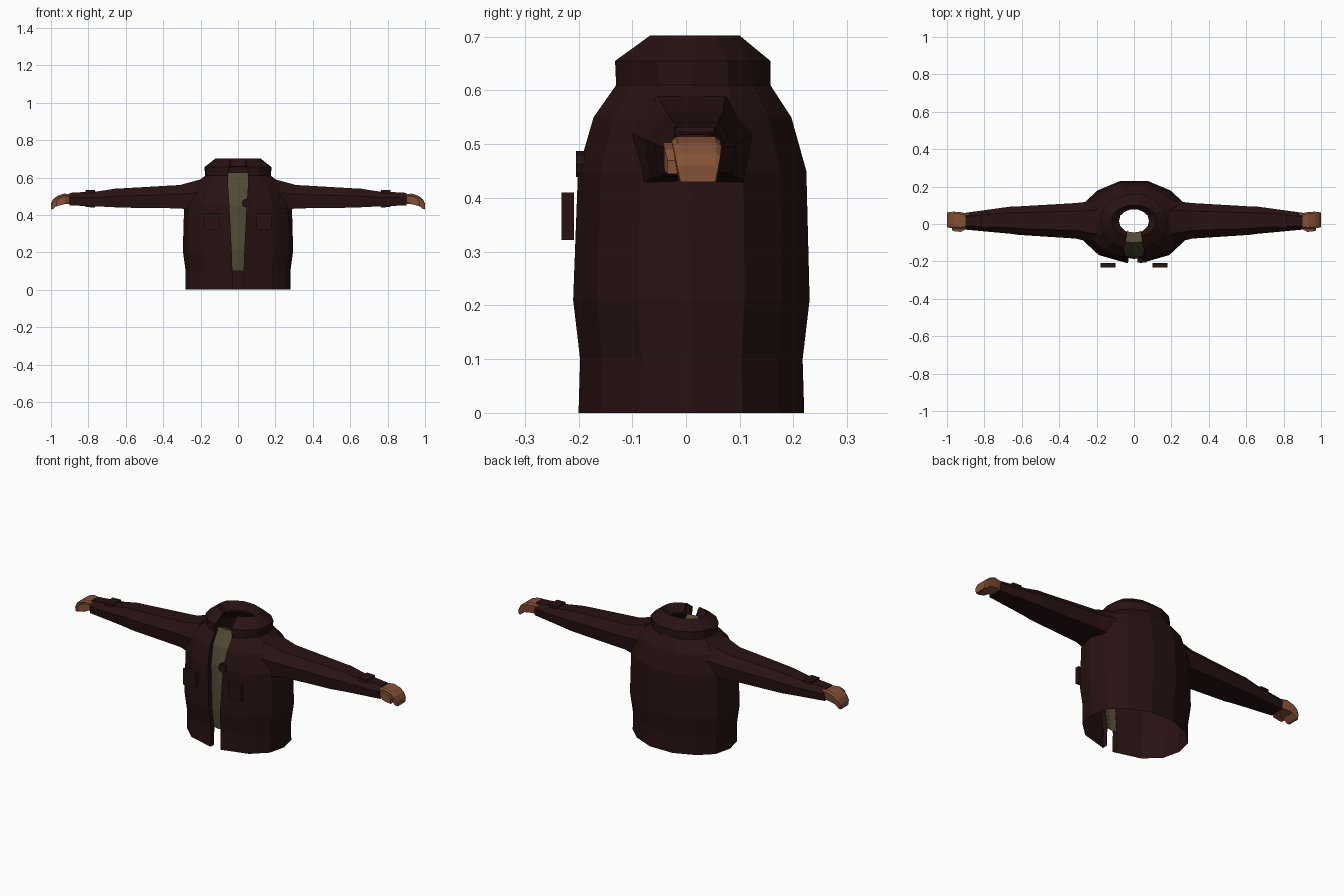
import bpy, bmesh, math

cube = bpy.data.objects.get("Cube")
if cube:
    bpy.data.objects.remove(cube, do_unlink=True)


def material(name, rgb):
    m = bpy.data.materials.new(name)
    m.use_nodes = True
    m.diffuse_color = (*rgb, 1)
    bsdf = m.node_tree.nodes["Principled BSDF"]
    bsdf.inputs["Base Color"].default_value = (*rgb, 1)
    bsdf.inputs["Roughness"].default_value = 0.9
    return m


MAROON = material("dark maroon cloth", (0.021, 0.006, 0.006))
OLIVE = material("olive shirt", (0.085, 0.068, 0.033))
SKIN = material("brown skin", (0.23, 0.082, 0.036))


def loft(name, rings, mat, closed=True, caps=True, mirror=True):
    """Skin a series of equal-length point rings, optionally mirrored in x."""
    bm = bmesh.new()
    rows = [[bm.verts.new(p) for p in ring] for ring in rings]
    n = len(rows[0])
    for a, b in zip(rows, rows[1:]):
        for i in range(n if closed else n - 1):
            j = (i + 1) % n
            bm.faces.new((a[i], a[j], b[j], b[i]))
    if closed and caps:
        bm.faces.new(rows[0])
        bm.faces.new(rows[-1])
    bmesh.ops.recalc_face_normals(bm, faces=bm.faces)
    mesh = bpy.data.meshes.new(name)
    bm.to_mesh(mesh)
    bm.free()
    mesh.materials.append(mat)
    ob = bpy.data.objects.new(name, mesh)
    bpy.context.collection.objects.link(ob)
    if mirror:
        mod = ob.modifiers.new("Mirror", 'MIRROR')
        mod.use_clip = True
        mod.merge_threshold = 0.0005
    return ob


def limb(name, stations, section, mat, caps=True):
    """Loft a y-z section along x; station = x, front, back, low, high."""
    rings = []
    for x, yf, yb, zl, zh in stations:
        rings.append([(x, (yf + yb) / 2 + u * (yb - yf) / 2,
                       (zl + zh) / 2 + v * (zh - zl) / 2) for u, v in section])
    return loft(name, rings, mat, caps=caps)


# Jacket body and collar: height, half width, front, back, half opening
BODY = [
    (0.00, 0.280, -0.200, 0.220, 0.030),
    (0.10, 0.280, -0.197, 0.217, 0.030),
    (0.21, 0.295, -0.210, 0.230, 0.034),
    (0.45, 0.288, -0.201, 0.224, 0.046),
    (0.55, 0.255, -0.172, 0.196, 0.053),
    (0.61, 0.175, -0.130, 0.157, 0.054),
    (0.655, 0.180, -0.132, 0.157, 0.050),
    (0.702, 0.120, -0.067, 0.100, 0.040),
    (0.660, 0.080, -0.045, 0.078, 0.036),
]
OUTLINE = [(0.64, -0.80), (0.92, -0.45), (1.0, 0.0), (0.92, 0.45),
           (0.66, 0.77), (0.25, 1.0), (0.0, 1.0)]
rings = []
for z, hw, yf, yb, gap in BODY:
    yc, hy = (yf + yb) / 2, (yb - yf) / 2
    fold = 0.03 if z < 0.64 else 0.012
    ring = [(gap, yf + fold, z), (gap, yf, z)]
    ring += [(u * hw, yc + v * hy, z) for u, v in OUTLINE]
    rings.append(ring)
loft("jacket_body", rings, MAROON, closed=False)

# Shirt panel behind the opening: height, y, half width
SHIRT = [(0.10, -0.175, 0.034), (0.21, -0.187, 0.038), (0.45, -0.178, 0.050),
         (0.55, -0.150, 0.057), (0.628, -0.100, 0.057), (0.605, -0.045, 0.045)]
loft("shirt_front", [[(w, y + 0.006, z), (0, y, z)] for z, y, w in SHIRT],
     OLIVE, closed=False)

# Sleeves
SLEEVE = [(-0.9, -1), (0.9, -1), (1, 0.2), (0.55, 1), (-0.55, 1), (-1, 0.2)]
limb("sleeves", [
    (0.20, -0.105, 0.125, 0.420, 0.590),
    (0.31, -0.078, 0.112, 0.435, 0.560),
    (0.62, -0.058, 0.094, 0.439, 0.542),
    (0.66, -0.052, 0.093, 0.441, 0.540),
    (0.74, -0.045, 0.082, 0.445, 0.527),
    (0.90, -0.030, 0.060, 0.451, 0.518)], SLEEVE, MAROON)

# Cuff straps
BOX = [(-1, -1), (1, -1), (1, 1), (-1, 1)]
limb("cuff_straps", [(0.765, -0.022, 0.055, 0.440, 0.532),
                     (0.815, -0.020, 0.052, 0.442, 0.532)], BOX, MAROON)

# Hands with bent fingers
PALM = [(-0.85, -1), (0.85, -1), (1, 0.7), (0.8, 1), (-0.8, 1), (-1, 0.7)]
limb("hands", [
    (0.885, -0.020, 0.055, 0.458, 0.510),
    (0.930, -0.027, 0.064, 0.458, 0.514),
    (0.965, -0.024, 0.066, 0.452, 0.502),
    (0.988, -0.020, 0.064, 0.432, 0.484),
    (1.000, -0.016, 0.060, 0.430, 0.460)], PALM, SKIN)

# Thumbs
limb("thumbs", [
    (0.900, -0.028, 0.000, 0.470, 0.500),
    (0.925, -0.042, -0.010, 0.458, 0.503),
    (0.958, -0.040, -0.014, 0.450, 0.490),
    (0.972, -0.034, -0.016, 0.445, 0.470)], BOX, SKIN)

# Chest pocket flaps standing off the jacket
limb("pockets", [(0.10, -0.232, -0.208, 0.322, 0.410),
                 (0.18, -0.232, -0.208, 0.322, 0.410)], BOX, MAROON)

# Round fastener on the left edge of the opening
loft("fastener", [[(0.044 + 0.024 * math.cos(i * math.pi / 4), y,
                    0.463 + 0.024 * math.sin(i * math.pi / 4)) for i in range(8)]
                  for y in (-0.205, -0.180)], MAROON, mirror=False)
